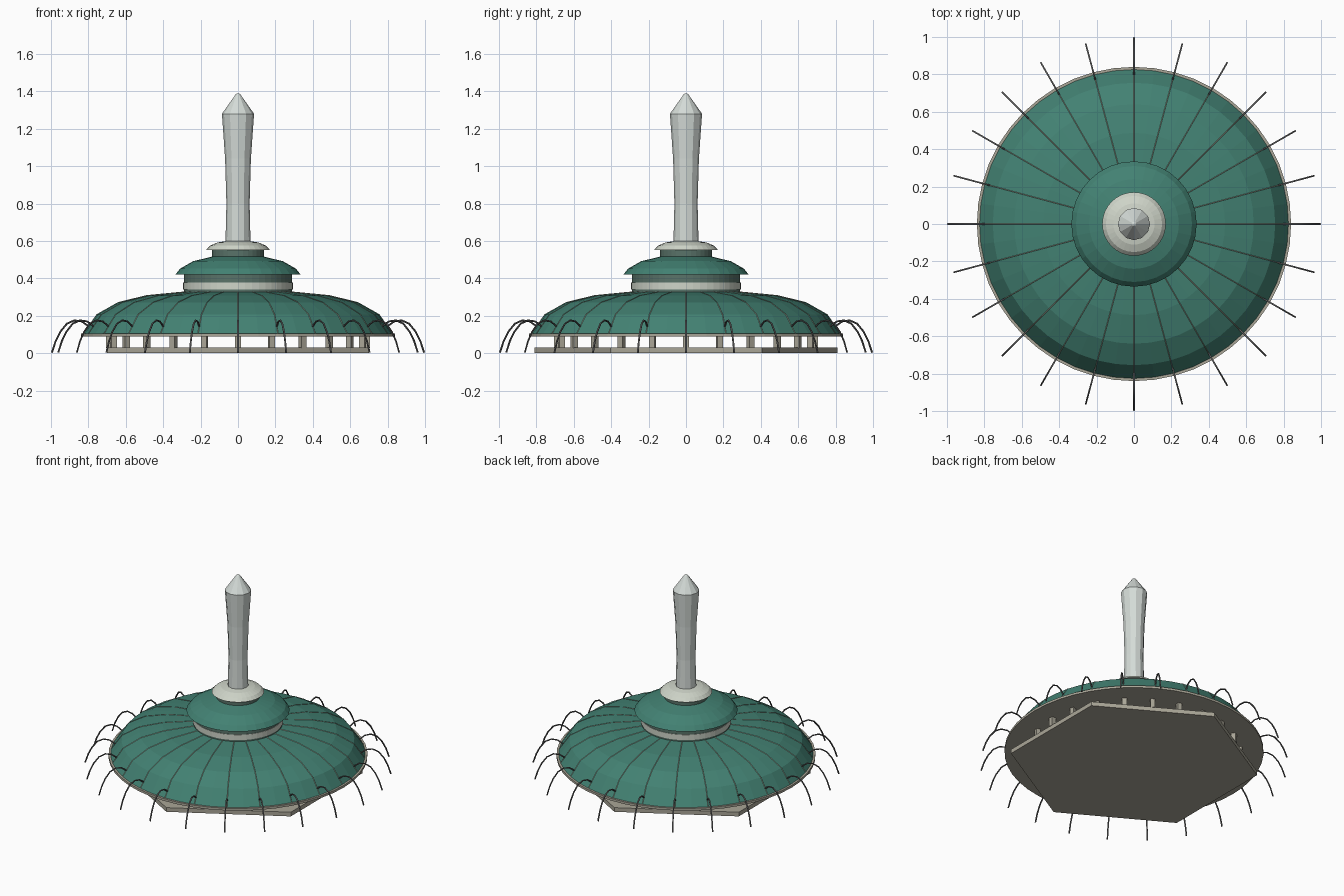
import bpy, bmesh
from math import sin, cos, pi

if "Cube" in bpy.data.objects:
    bpy.data.objects.remove(bpy.data.objects["Cube"])


def material(name, rgb):
    m = bpy.data.materials.new(name)
    m.diffuse_color = (*rgb, 1)
    m.use_nodes = True
    m.node_tree.nodes["Principled BSDF"].inputs["Base Color"].default_value = m.diffuse_color
    return m


GREEN = material("green_roof", (0.055, 0.22, 0.17))
DARK = material("dark_band", (0.10, 0.17, 0.14))
CREAM = material("cream", (0.62, 0.66, 0.58))
STONE = material("stone", (0.40, 0.38, 0.31))
WHITE = material("tower_white", (0.66, 0.71, 0.68))
METAL = material("dark_metal", (0.10, 0.10, 0.10))


def finish(name, bm, mat, smooth=0):
    bmesh.ops.recalc_face_normals(bm, faces=bm.faces)
    me = bpy.data.meshes.new(name)
    bm.to_mesh(me)
    bm.free()
    ob = bpy.data.objects.new(name, me)
    bpy.context.collection.objects.link(ob)
    me.materials.append(mat)
    if smooth:
        bpy.ops.object.select_all(action='DESELECT')
        ob.select_set(True)
        bpy.context.view_layer.objects.active = ob
        bpy.ops.object.shade_smooth_by_angle(angle=smooth)
    return ob


def lathe(name, profile, sides, mat, turn=0.0):
    """Closed solid turned from (radius, z) points, flat caps at both ends."""
    bm = bmesh.new()
    rings = [[bm.verts.new((r * cos(turn + 2 * pi * i / sides),
                            r * sin(turn + 2 * pi * i / sides), z))
              for i in range(sides)] for r, z in profile]
    for a, b in zip(rings, rings[1:]):
        for i in range(sides):
            j = (i + 1) % sides
            bm.faces.new((a[i], a[j], b[j], b[i]))
    bm.faces.new(rings[0][::-1])
    bm.faces.new(rings[-1])
    return finish(name, bm, mat)


def radial_tubes(name, path, radius, count, mat, sides=6):
    """Tubes following an (r, z) path, repeated around the axis."""
    bm = bmesh.new()
    for k in range(count):
        a = 2 * pi * k / count
        rings = []
        for n, (r, z) in enumerate(path):
            p, q = path[max(n - 1, 0)], path[min(n + 1, len(path) - 1)]
            dr, dz = q[0] - p[0], q[1] - p[1]
            d = (dr * dr + dz * dz) ** 0.5
            ring = []
            for s in range(sides):
                t = 2 * pi * s / sides
                u, v = radius * cos(t), radius * sin(t)
                rr, zz = r - u * dz / d, z + u * dr / d
                ring.append(bm.verts.new((rr * cos(a) - v * sin(a),
                                          rr * sin(a) + v * cos(a), zz)))
            rings.append(ring)
        for x, y in zip(rings, rings[1:]):
            for s in range(sides):
                t = (s + 1) % sides
                bm.faces.new((x[s], x[t], y[t], y[s]))
        bm.faces.new(rings[0][::-1])
        bm.faces.new(rings[-1])
    return finish(name, bm, mat, pi / 3)


# Hexagonal plinth with corners on the y axis
lathe("hexagon_base", [(0.81, 0), (0.81, 0.03)], 6, STONE, pi / 2)

# Ring of square posts
bm = bmesh.new()
for k in range(24):
    a = 2 * pi * k / 24
    geo = bmesh.ops.create_cube(bm, size=1)["verts"]
    bmesh.ops.scale(bm, vec=(0.03, 0.03, 0.07), verts=geo)
    bmesh.ops.translate(bm, vec=(0.69, 0, 0.063), verts=geo)
    for v in geo:
        x, y = v.co.x, v.co.y
        v.co.x, v.co.y = x * cos(a) - y * sin(a), x * sin(a) + y * cos(a)
finish("posts", bm, STONE)

# Main roof and its rim
roof = [(0.83, 0.10), (0.755, 0.207), (0.64, 0.272), (0.487, 0.309), (0.29, 0.328)]
lathe("roof_rim", [(0.84, 0.09), (0.84, 0.106)], 48, STONE)
lathe("main_roof", roof, 48, GREEN)
radial_tubes("roof_ribs", roof, 0.002, 24, STONE, 4)

# Collar bands under the upper roof
lathe("collar_lower", [(0.29, 0.32), (0.29, 0.345)], 48, DARK)
lathe("collar_band", [(0.293, 0.34), (0.293, 0.378)], 48, CREAM)
lathe("collar_upper", [(0.29, 0.375), (0.29, 0.43)], 48, DARK)

# Upper roof, neck and cap
lathe("upper_roof", [(0.335, 0.42), (0.31, 0.452), (0.24, 0.492), (0.14, 0.516)], 32, GREEN)
lathe("neck", [(0.14, 0.51), (0.14, 0.555)], 32, DARK)
lathe("cap", [(0.17, 0.553), (0.15, 0.575), (0.11, 0.592), (0.06, 0.60)], 32, CREAM)

# Flared tower and pointed tip
lathe("tower", [(0.067, 0.595), (0.062, 0.80), (0.069, 1.04), (0.086, 1.28)], 12, WHITE)
lathe("tower_tip", [(0.086, 1.28), (0.012, 1.385), (0.004, 1.39)], 12, WHITE)

# Arched struts springing from the rim to the ground
arch = [(0.775, 0.11), (0.80, 0.145), (0.835, 0.17), (0.875, 0.176),
        (0.915, 0.158), (0.95, 0.115), (0.975, 0.065), (0.995, 0.004)]
radial_tubes("arched_struts", arch, 0.005, 24, METAL)
